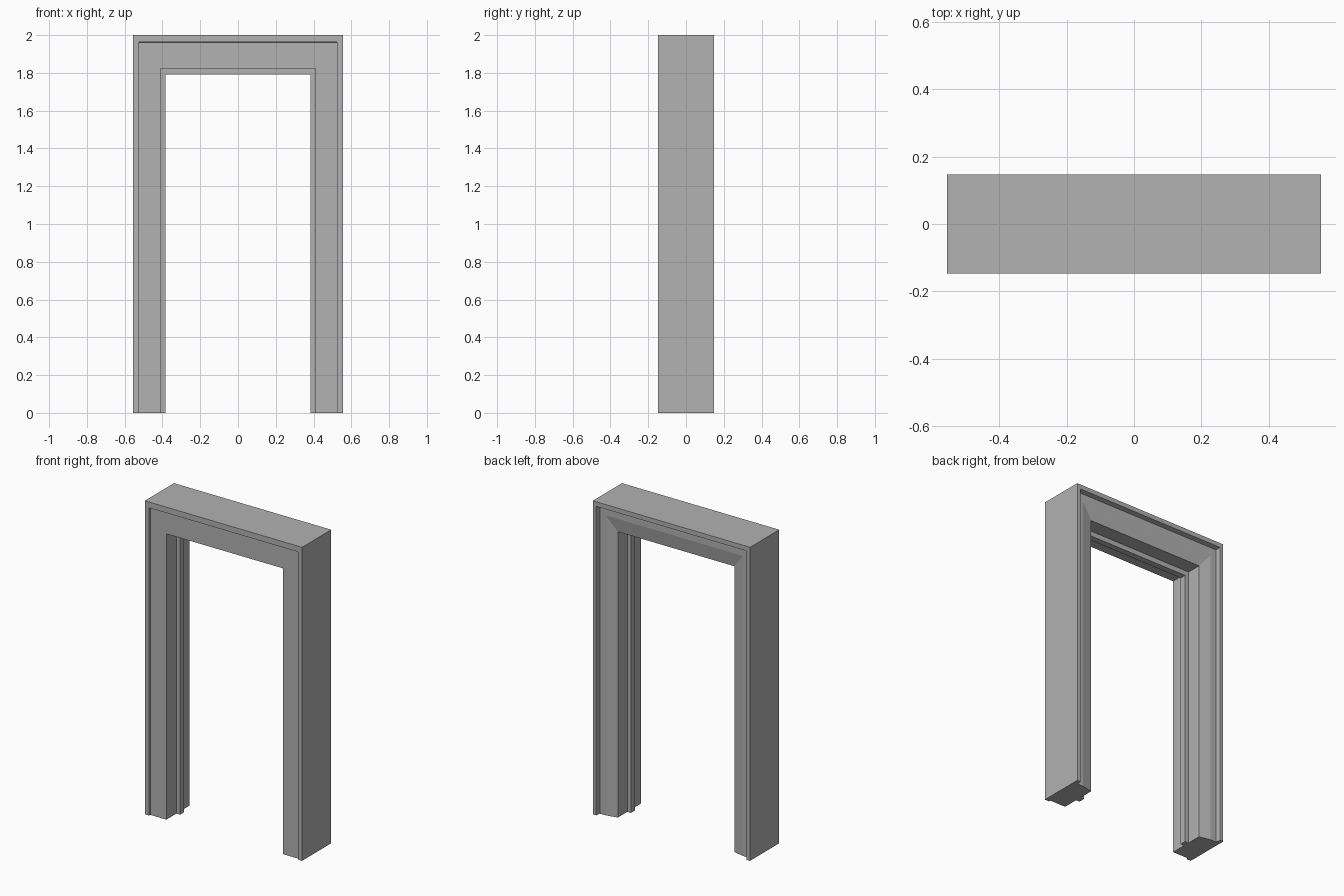
import bpy
import bmesh

cube = bpy.data.objects.get("Cube")
if cube:
    bpy.data.objects.remove(cube, do_unlink=True)

HALF_WIDTH, HEIGHT = 0.555, 2.0
HEAD_SCALE = 1.23  # the head is a little deeper than the jambs

# Frame moulding: (inset from the outer edge, y), running front to back
PROFILE = [
    (0.0, -0.147), (0.03, -0.147), (0.031, -0.135),   # front rim
    (0.144, -0.135), (0.144, -0.035),                 # front reveal
    (0.17, -0.035), (0.17, 0.005), (0.144, 0.005),    # door stop
    (0.144, 0.10), (0.07, 0.116), (0.028, 0.116),     # back reveal and bevel
    (0.024, 0.147), (0.0, 0.147),                     # back rim
]


def paint(name, colour):
    mat = bpy.data.materials.new(name)
    mat.use_nodes = True
    mat.diffuse_color = colour
    mat.node_tree.nodes["Principled BSDF"].inputs["Base Color"].default_value = colour
    return mat


def station(bm, side, top):
    """One copy of the profile, at the foot or at the mitre of a jamb."""
    return [bm.verts.new((side * (HALF_WIDTH - inset), y,
                          HEIGHT - HEAD_SCALE * inset if top else 0.0))
            for inset, y in PROFILE]


# Sweep the profile up one jamb, across the head and down the other
bm = bmesh.new()
rings = [station(bm, s, t) for s, t in ((-1, False), (-1, True), (1, True), (1, False))]
count = len(PROFILE)
for a, b in zip(rings, rings[1:]):
    for i in range(count):
        j = (i + 1) % count
        bm.faces.new((a[i], a[j], b[j], b[i]))
# Close the feet
bm.faces.new(rings[0])
bm.faces.new(rings[-1])
bmesh.ops.recalc_face_normals(bm, faces=bm.faces)

mesh = bpy.data.meshes.new("door_frame")
bm.to_mesh(mesh)
bm.free()
mesh.materials.append(paint("plain grey", (0.445, 0.445, 0.445, 1.0)))
frame = bpy.data.objects.new("door_frame", mesh)
bpy.context.collection.objects.link(frame)
